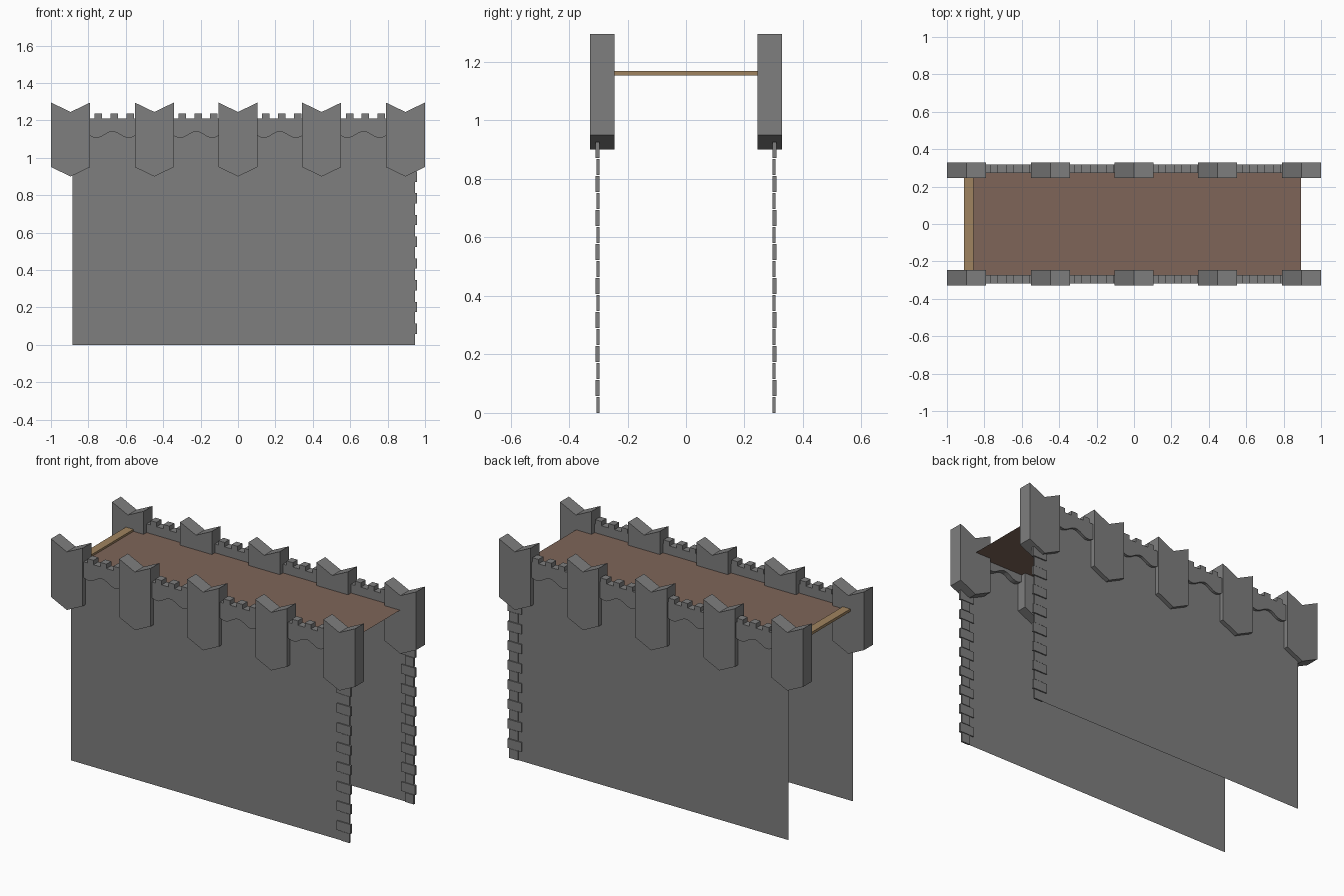
import bpy, math

if "Cube" in bpy.data.objects:
    bpy.data.objects.remove(bpy.data.objects["Cube"])


def material(name, rgb):
    m = bpy.data.materials.new(name)
    m.diffuse_color = (*rgb, 1)
    m.use_nodes = True
    m.node_tree.nodes["Principled BSDF"].inputs["Base Color"].default_value = m.diffuse_color
    return m


GREY = material("stone grey", (0.21, 0.21, 0.21))
BROWN = material("deck brown", (0.21, 0.13, 0.098))
TAN = material("plank tan", (0.35, 0.23, 0.115))


def mesh(name, verts, faces, mat):
    me = bpy.data.meshes.new(name)
    me.from_pydata(verts, [], faces)
    me.materials.append(mat)
    ob = bpy.data.objects.new(name, me)
    bpy.context.collection.objects.link(ob)
    return ob


def prism(name, profile, y0, y1, mat):
    """Extrude a counter-clockwise (x, z) profile from y0 to y1."""
    y0, y1 = sorted((y0, y1))
    n = len(profile)
    verts = [(x, y0, z) for x, z in profile] + [(x, y1, z) for x, z in profile]
    faces = [tuple(range(n)), tuple(range(2 * n - 1, n - 1, -1))]
    faces += [(i, i + n, (i + 1) % n + n, (i + 1) % n) for i in range(n)]
    return mesh(name, verts, faces, mat)


def box(name, x0, x1, y0, y1, z0, z1, mat):
    return prism(name, [(x0, z0), (x1, z0), (x1, z1), (x0, z1)], y0, y1, mat)


PITCH = 0.4475
HALF = 0.104

for side, s in (("front", -1), ("back", 1)):
    # thin wall sheet
    y = s * 0.302
    sheet = [(-0.885, y, 0), (0.945, y, 0), (0.945, y, 1.15), (-0.885, y, 1.15)]
    mesh(side + "_wall", sheet, [(0, 1, 2, 3) if s < 0 else (3, 2, 1, 0)], GREY)

    # turrets with notched tops and pointed undersides
    for i in range(-2, 3):
        c = i * PITCH
        p = [(c - HALF, 0.95), (c, 0.90), (c + HALF, 0.95),
             (c + HALF, 1.295), (c, 1.245), (c - HALF, 1.295)]
        prism(side + "_turret", p, s * 0.245, s * 0.328, GREY)

    # battlements between turrets, with a wavy lower edge
    for i in range(4):
        c = (i - 1.5) * PITCH
        w = PITCH / 2 - HALF + 0.005
        bottom = []
        for k in range(17):
            u = -1 + k / 8
            bottom.append((c + u * w, 1.123 + 0.017 * math.cos(u * 1.45 * math.pi)))
        top = [(c + w, 1.21)]
        for off in (0.095, 0.01, -0.075):
            a, b = c + off + 0.02, c + off - 0.02
            top += [(a, 1.21), (a, 1.236), (b, 1.236), (b, 1.21)]
        top.append((c - w, 1.21))
        prism(side + "_battlement", bottom + top, s * 0.273, s * 0.318, GREY)

    # corner stones on the right end
    n = 16
    h = 0.93 / n
    for k in range(n):
        long = k % 2 == 1
        x0, x1 = (0.865, 0.957) if long else (0.89, 0.947)
        out = 0.309 if long else 0.306
        box(side + "_corner_stone", x0, x1, s * 0.296, s * out,
            k * h, (k + 1) * h - 0.003, GREY)

# walkway deck and its end plank
mesh("walkway_deck", [(-0.87, -0.28, 1.158), (0.893, -0.28, 1.158),
                      (0.893, 0.28, 1.158), (-0.87, 0.28, 1.158)],
     [(0, 1, 2, 3)], BROWN)
box("end_plank", -0.908, -0.858, -0.26, 0.26, 1.154, 1.17, TAN)
